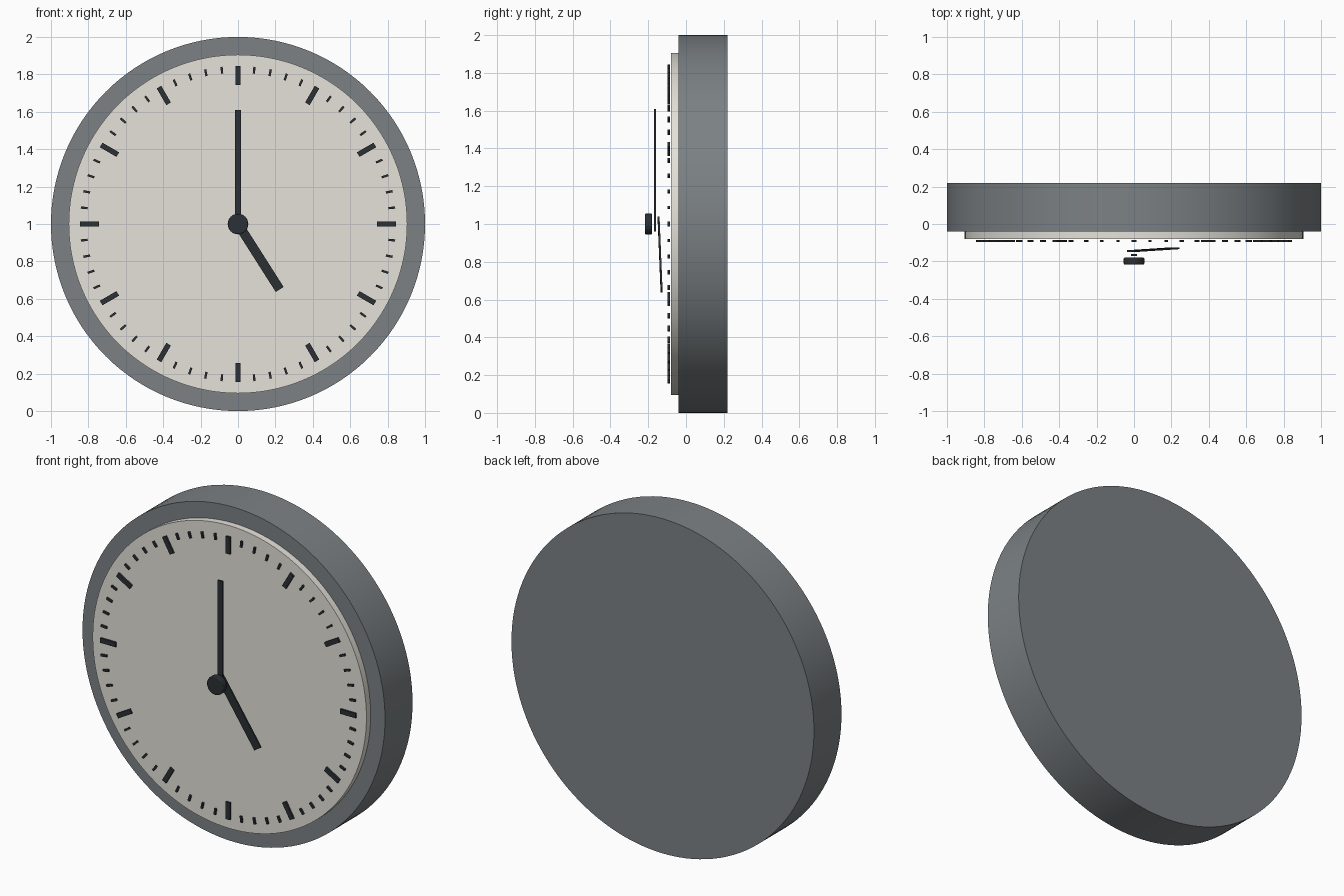
import bpy, bmesh, math
from mathutils import Matrix, Vector

if "Cube" in bpy.data.objects:
    bpy.data.objects.remove(bpy.data.objects["Cube"])

CENTRE = Vector((0, 0, 1))


def material(name, rgb):
    m = bpy.data.materials.new(name)
    m.diffuse_color = (*rgb, 1)
    m.use_nodes = True
    m.node_tree.nodes["Principled BSDF"].inputs["Base Color"].default_value = m.diffuse_color
    return m


case_grey = material("case_grey", (0.20, 0.22, 0.23))
dial_ivory = material("dial_ivory", (0.78, 0.76, 0.70))
ink = material("ink", (0.025, 0.03, 0.035))


def disc(name, radius, front, back, mat, bevel=0.0, sides=128):
    """Round plate facing -y, between two depths."""
    bpy.ops.mesh.primitive_cylinder_add(
        vertices=sides, radius=radius, depth=back - front,
        location=CENTRE + Vector((0, (front + back) / 2, 0)),
        rotation=(math.pi / 2, 0, 0))
    ob = bpy.context.object
    ob.name = name
    ob.data.materials.append(mat)
    if bevel:
        mod = ob.modifiers.new("rounded_edge", 'BEVEL')
        mod.width, mod.segments = bevel, 2
    bpy.ops.object.shade_smooth_by_angle(angle=math.radians(35))
    return ob


def bars(name, angles, inner, outer, width, front, back, mat, tilt=0.0):
    """Radial bars at clockwise angles (degrees) from twelve o'clock."""
    bm = bmesh.new()
    for a in angles:
        place = (Matrix.Translation(CENTRE + Vector((0, (front + back) / 2, 0)))
                 @ Matrix.Rotation(math.radians(a), 4, 'Y')
                 @ Matrix.Rotation(math.radians(tilt), 4, 'X')
                 @ Matrix.Translation((0, 0, (inner + outer) / 2))
                 @ Matrix.Diagonal((width, back - front, outer - inner, 1)))
        bmesh.ops.create_cube(bm, size=1, matrix=place)
    me = bpy.data.meshes.new(name)
    bm.to_mesh(me)
    bm.free()
    me.materials.append(mat)
    ob = bpy.data.objects.new(name, me)
    bpy.context.collection.objects.link(ob)
    return ob


# Case and raised dial
disc("case", 1.0, -0.04, 0.22, case_grey)
disc("dial", 0.905, -0.08, -0.04, dial_ivory)

# Hour and minute marks
bars("hour_marks", range(0, 360, 30), 0.742, 0.845, 0.028, -0.097, -0.086, ink)
bars("minute_marks", [m * 6 for m in range(60) if m % 5],
     0.808, 0.845, 0.012, -0.097, -0.086, ink)

# Hands: the hour hand leans slightly towards the dial
bars("hour_hand", [147.5], -0.03, 0.415, 0.05, -0.149, -0.139, ink, tilt=-2)
bars("minute_hand", [0], -0.04, 0.61, 0.032, -0.170, -0.160, ink)

# Centre cap
disc("centre_cap", 0.055, -0.217, -0.18, ink, bevel=0.005, sides=48)
